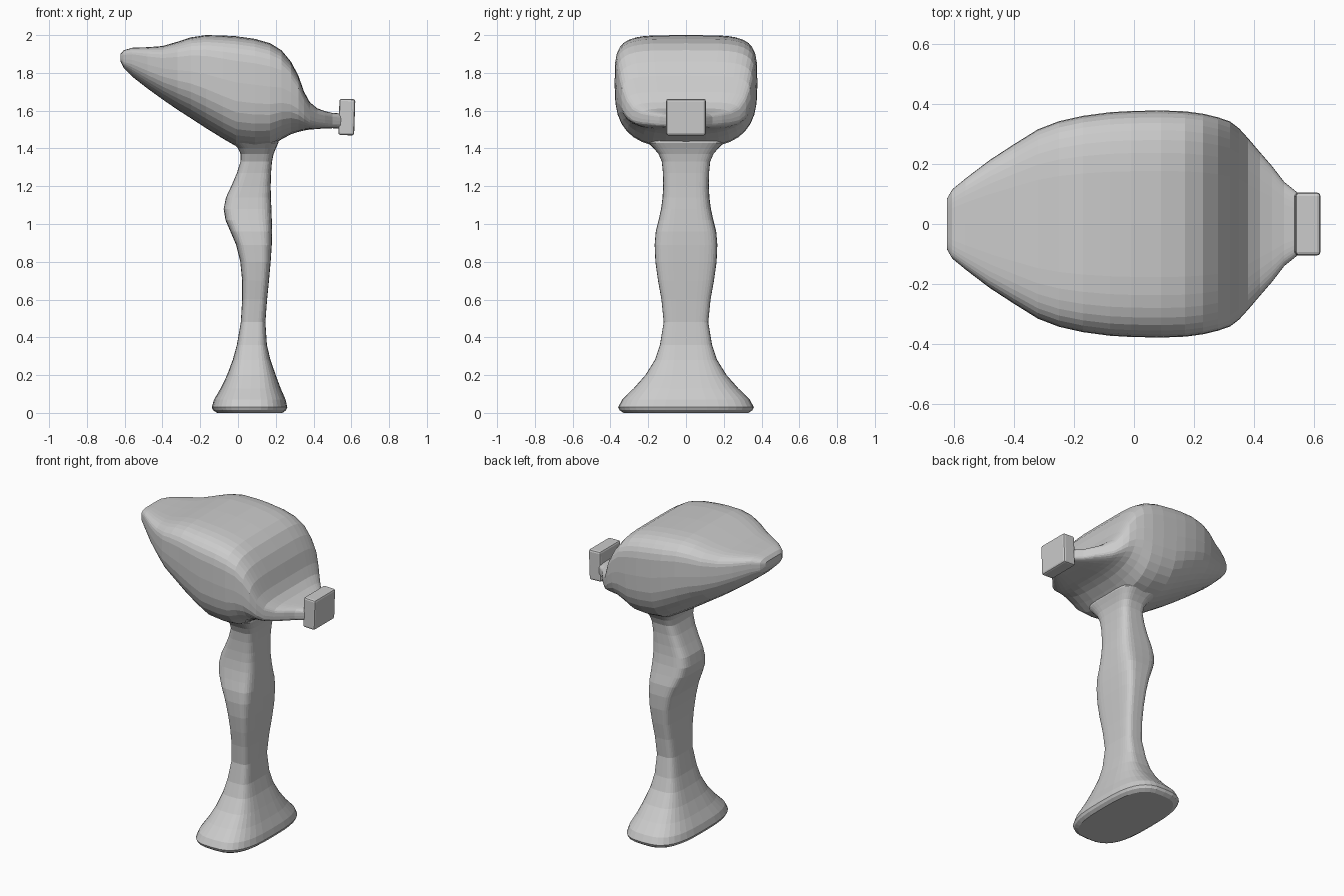
import bpy, bmesh, math

N = 36  # points per ring


def power(v, e):
    return math.copysign(abs(v) ** e, v) if abs(v) > 1e-9 else 0.0


def loft(name, rings):
    """Skin a list of closed rings and cap both ends."""
    bm = bmesh.new()
    loops = [[bm.verts.new(p) for p in r] for r in rings]
    for a, b in zip(loops, loops[1:]):
        for i in range(N):
            j = (i + 1) % N
            bm.faces.new((a[i], a[j], b[j], b[i]))
    bm.faces.new(loops[0][::-1])
    bm.faces.new(loops[-1])
    bmesh.ops.recalc_face_normals(bm, faces=bm.faces)
    me = bpy.data.meshes.new(name)
    bm.to_mesh(me)
    bm.free()
    ob = bpy.data.objects.new(name, me)
    bpy.context.collection.objects.link(ob)
    return ob


def handle_ring(z, x0, x1, hy):
    # softer foot, boxier grip
    n = 3.0 + min(1.2, max(0, z - 0.15) * 5)
    cx, hx = (x0 + x1) / 2, (x1 - x0) / 2
    angles = [2 * math.pi * i / N for i in range(N)]
    return [(cx + hx * power(math.cos(a), 2 / n),
             hy * power(math.sin(a), 2 / n), z) for a in angles]


def head_ring(x, z0, z1, hy, n_low):
    # boxy above the widest line, rounder below it
    f = 0.58 if n_low < 3 else 0.5
    zc = z0 + (z1 - z0) * f
    pts = []
    for i in range(N):
        a = 2 * math.pi * i / N
        up = math.sin(a) > 0
        n = 4.6 if up else n_low
        h = z1 - zc if up else zc - z0
        pts.append((x, hy * power(math.cos(a), 2 / n),
                    zc + h * power(math.sin(a), 2 / n)))
    return pts


# Head: x, bottom z, top z, half width, lower roundness
head_sections = [
    (-0.622, 1.86, 1.90, 0.085, 3), (-0.605, 1.825, 1.92, 0.115, 3),
    (-0.56, 1.78, 1.933, 0.152, 2.6), (-0.48, 1.718, 1.936, 0.213, 2.6),
    (-0.40, 1.66, 1.942, 0.265, 2.6), (-0.32, 1.605, 1.965, 0.315, 2.6),
    (-0.25, 1.56, 1.988, 0.342, 2.6), (-0.17, 1.508, 2.0, 0.36, 2.7),
    (-0.08, 1.452, 1.998, 0.372, 2.8), (-0.01, 1.412, 1.994, 0.376, 2.85),
    (0.09, 1.402, 1.98, 0.378, 2.85), (0.17, 1.41, 1.957, 0.375, 2.85),
    (0.23, 1.448, 1.92, 0.367, 2.85), (0.28, 1.475, 1.86, 0.355, 2.85),
    (0.32, 1.488, 1.785, 0.341, 2.9), (0.35, 1.495, 1.70, 0.318, 2.95),
    (0.38, 1.50, 1.645, 0.285, 3), (0.42, 1.503, 1.612, 0.238, 3.2),
    (0.46, 1.506, 1.598, 0.192, 3.5), (0.50, 1.507, 1.588, 0.14, 4),
    (0.55, 1.505, 1.585, 0.10, 4),
]
head = loft("head", [head_ring(*s) for s in head_sections])

# Handle with flared foot: z, min x, max x, half depth
handle_sections = [
    (0.0, -0.11, 0.235, 0.33), (0.014, -0.132, 0.254, 0.352),
    (0.03, -0.139, 0.261, 0.359), (0.07, -0.127, 0.252, 0.338),
    (0.13, -0.092, 0.226, 0.277), (0.20, -0.058, 0.20, 0.215),
    (0.28, -0.028, 0.172, 0.165), (0.36, -0.006, 0.153, 0.138),
    (0.48, 0.015, 0.145, 0.118), (0.60, 0.022, 0.154, 0.13),
    (0.70, 0.022, 0.164, 0.148), (0.80, 0.012, 0.173, 0.162),
    (0.89, -0.01, 0.179, 0.166), (0.96, -0.04, 0.181, 0.16),
    (1.02, -0.066, 0.179, 0.145), (1.08, -0.076, 0.177, 0.132),
    (1.14, -0.064, 0.174, 0.124), (1.20, -0.036, 0.173, 0.121),
    (1.27, -0.006, 0.175, 0.122), (1.33, 0.013, 0.18, 0.128),
    (1.37, 0.014, 0.188, 0.145), (1.40, 0.0, 0.20, 0.17),
    (1.43, -0.03, 0.214, 0.20), (1.55, -0.03, 0.21, 0.20),
]
handle = loft("handle", [handle_ring(*s) for s in handle_sections])

# Bevelled end block on the rear stem
bpy.ops.mesh.primitive_cube_add(size=1, location=(0.576, 0, 1.566))
block = bpy.context.object
block.name = "end_block"
block.scale = (0.084, 0.21, 0.192)
block.rotation_euler = (0, math.radians(2), 0)
bpy.ops.object.transform_apply(location=False, rotation=False, scale=True)
bevel = block.modifiers.new("bevel", 'BEVEL')
bevel.width = 0.012
bevel.segments = 2

# Merge the handle into the head without inner faces
join = head.modifiers.new("join_handle", 'BOOLEAN')
join.operation = 'UNION'
join.solver = 'EXACT'
join.object = handle
bpy.context.view_layer.objects.active = head
bpy.ops.object.modifier_apply(modifier=join.name)
bpy.data.objects.remove(handle)
head.name = "head_and_handle"
